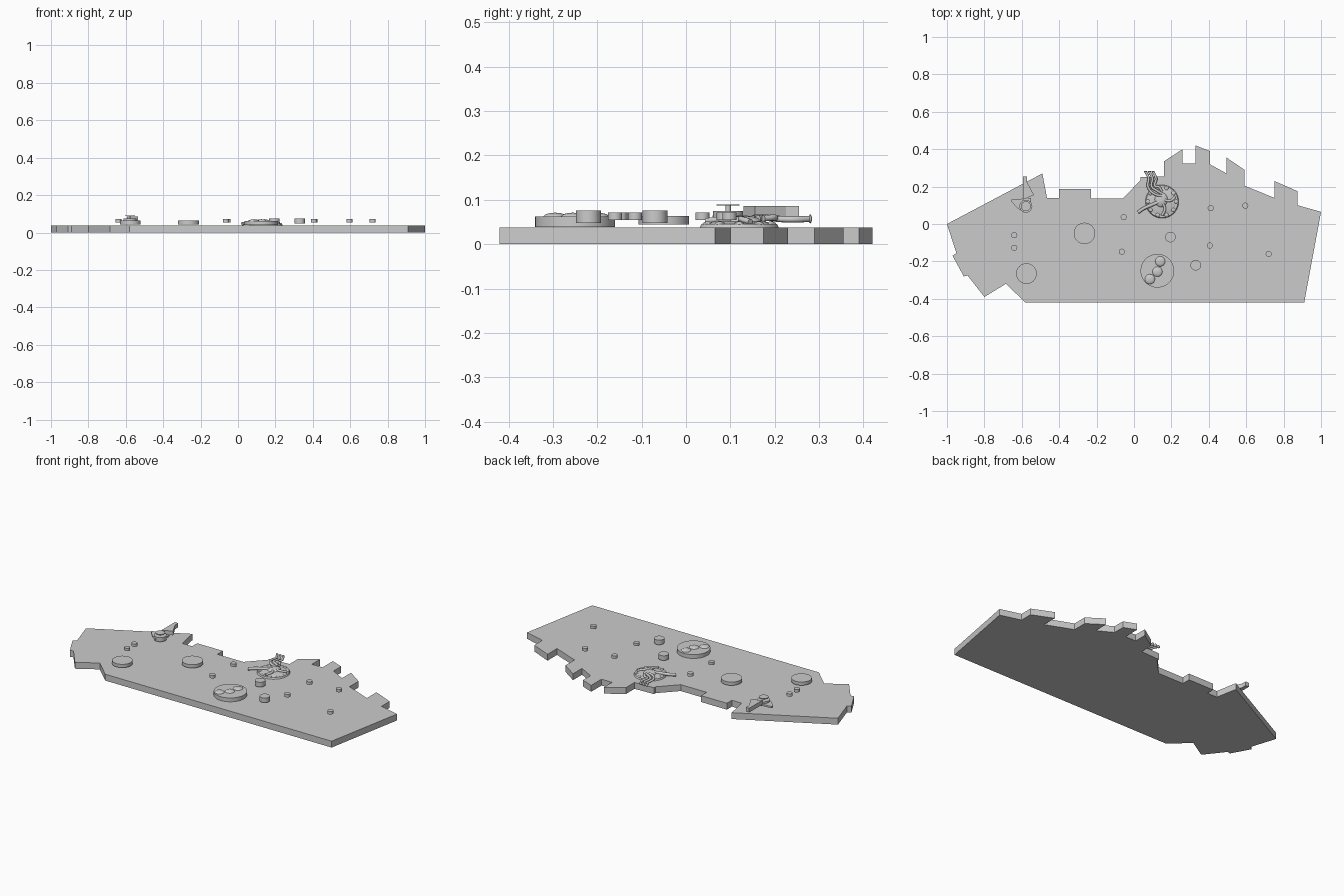
import bpy, bmesh, math

if "Cube" in bpy.data.objects:
    bpy.data.objects.remove(bpy.data.objects["Cube"])


def prism(name, pts, z0, z1):
    bm = bmesh.new()
    f = bm.faces.new([bm.verts.new((x, y, z0)) for x, y in pts])
    ext = bmesh.ops.extrude_face_region(bm, geom=[f])
    for v in ext["geom"]:
        if isinstance(v, bmesh.types.BMVert):
            v.co.z = z1
    bmesh.ops.recalc_face_normals(bm, faces=bm.faces)
    me = bpy.data.meshes.new(name)
    bm.to_mesh(me)
    bm.free()
    ob = bpy.data.objects.new(name, me)
    bpy.context.collection.objects.link(ob)
    return ob


def smooth():
    bpy.ops.object.shade_smooth_by_angle(angle=math.radians(40))


def disc(name, x, y, r, z0, z1, r_top=None):
    bpy.ops.mesh.primitive_cone_add(vertices=48, radius1=r, radius2=r if r_top is None else r_top,
                                    depth=z1 - z0, location=(x, y, (z0 + z1) / 2))
    bpy.context.object.name = name
    smooth()


def dome(name, x, y, z, rx, ry, rz):
    bpy.ops.mesh.primitive_uv_sphere_add(segments=24, ring_count=12, location=(x, y, z))
    ob = bpy.context.object
    ob.name = name
    ob.scale = (rx, ry, rz)
    smooth()


def tube(name, pts, r):
    cu = bpy.data.curves.new(name, 'CURVE')
    cu.dimensions = '3D'
    cu.bevel_depth = r
    cu.bevel_resolution = 3
    cu.use_fill_caps = True
    sp = cu.splines.new('BEZIER')
    sp.bezier_points.add(len(pts) - 1)
    for b, p in zip(sp.bezier_points, pts):
        b.co = p
        b.handle_left_type = b.handle_right_type = 'AUTO'
    ob = bpy.data.objects.new(name, cu)
    bpy.context.collection.objects.link(ob)


# base slab with stepped skyline outline
outline = [(-1, 0), (-.49, .27), (-.465, .14), (-.40, .14), (-.40, .187), (-.23, .187), (-.23, .135),
           (-.06, .135), (.035, .235), (.035, .25), (.16, .255), (.16, .335), (.26, .40), (.26, .323),
           (.33, .323), (.33, .42), (.405, .39), (.405, .32), (.495, .27), (.495, .355), (.59, .29),
           (.59, .205), (.75, .14), (.75, .23), (.875, .175), (.875, .10), (1, .065), (.91, -.42),
           (-.58, -.42), (-.685, -.32), (-.80, -.39), (-.89, -.275), (-.91, -.28), (-.97, -.17),
           (-.95, -.155)]
prism("base_slab", outline, 0, .038)

# large discs
disc("main_disc", .125, -.25, .09, .039, .062)
disc("centre_disc", -.265, -.05, .057, .044, .064)
disc("left_disc", -.575, -.265, .055, .044, .064)
for dx, dy in [(-.04, -.045), (0, -.005), (.015, .05)]:
    dome("disc_bump", .125 + dx, -.25 + dy, .061, .027, .027, .010)

# medium and small pegs
for x, y in [(.195, -.07), (.33, -.22)]:
    disc("medium_peg", x, y, .028, .048, .076)
for x, y in [(-.64, -.06), (-.64, -.127), (-.055, .037), (-.065, -.148),
             (.41, .085), (.595, .098), (.405, -.115), (.72, -.16)]:
    disc("small_peg", x, y, .016, .054, .071)

# winged piece on the left
prism("tall_fin", [(-.594, .255), (-.572, .255), (-.572, .225), (-.535, .155), (-.594, .13)], .061, .086)
prism("side_wing", [(-.655, .13), (-.55, .14), (-.55, .10), (-.585, .06), (-.625, .085), (-.655, .12)],
      .055, .065)
disc("wing_hub", -.578, .095, .034, .05, .075)
disc("hub_shaft", -.578, .095, .006, .075, .09)
disc("hub_cap", -.578, .095, .026, .087, .090)

# mound with a body and curling arms
cx, cy = .15, .12
disc("mound_base", cx, cy, .09, .036, .046, .085)
disc("mound_slope", cx, cy, .075, .046, .052, .055)
dome("mound_body", cx - .005, cy + .01, .05, .035, .04, .014)
for i in range(10):
    a = i * math.tau / 10
    dome("rim_pebble", cx + .075 * math.cos(a), cy + .075 * math.sin(a), .046, .011, .011, .005)
for i in range(3):
    o = i * .02
    tube("curling_arm", [(.15, .15 + i * .012, .058), (.11 + o * .5, .16 + o, .060),
                         (.075 + o, .20, .058), (.078 + o, .245, .056), (.062 + o, .28, .057)], .007)
    dome("arm_tip", .062 + o, .28, .057, .009, .004, .010)
tube("front_arm", [(.15, .125, .056), (.09, .10, .052), (.05, .082, .049), (.022, .062, .047)], .009)
tube("lower_arm", [(.15, .12, .056), (.165, .08, .056), (.15, .045, .052)], .007)
tube("right_arm", [(.155, .13, .056), (.195, .125, .056), (.22, .145, .050)], .007)
